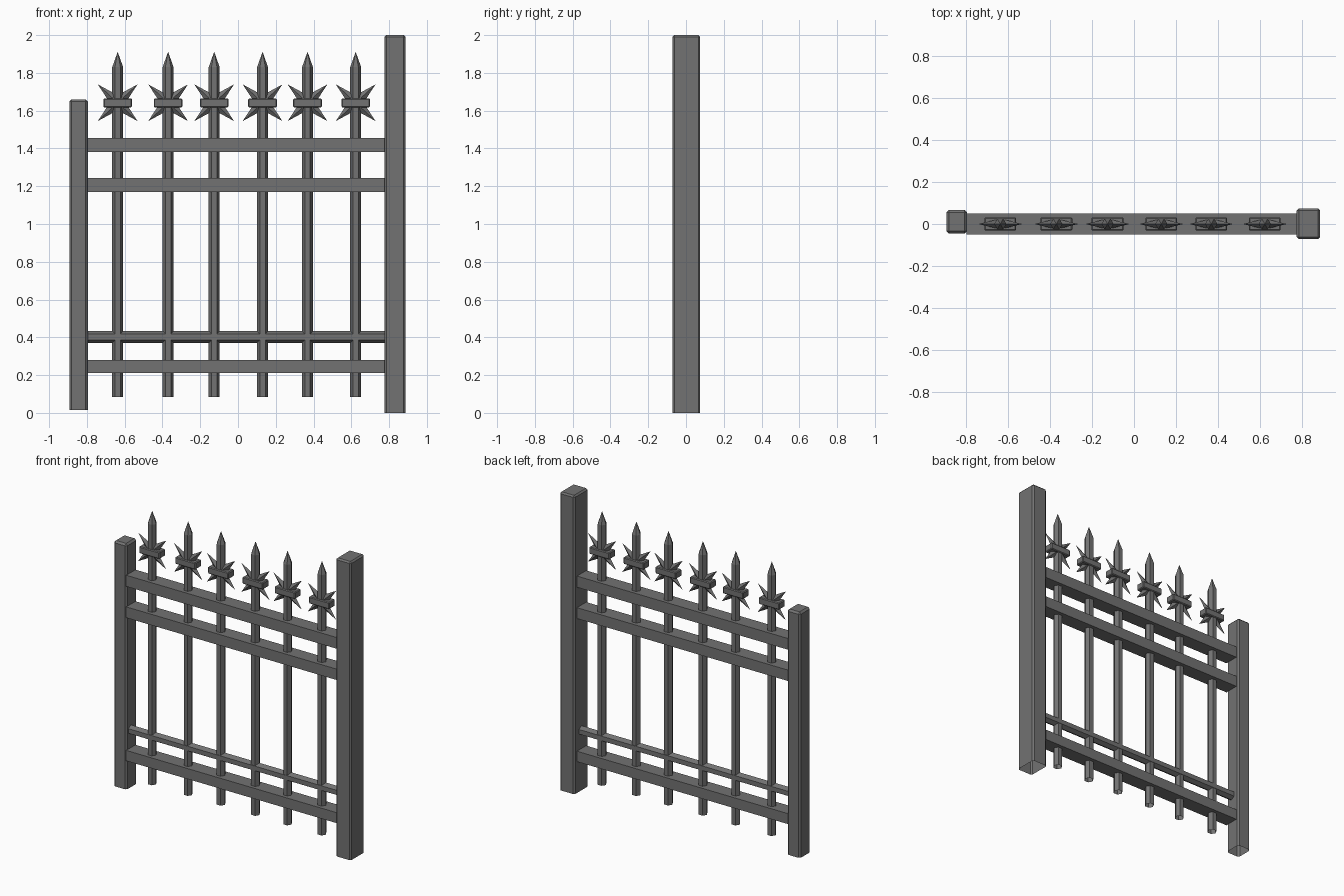
import bpy, bmesh, math
from mathutils import Vector, Matrix

cube = bpy.data.objects.get("Cube")
if cube:
    bpy.data.objects.remove(cube)

iron = bpy.data.materials.new("dark_grey_iron")
iron.use_nodes = True
colour = (0.17, 0.17, 0.17, 1)
iron.diffuse_color = colour
iron.node_tree.nodes["Principled BSDF"].inputs["Base Color"].default_value = colour


def finish(name, bm, bevel=0):
    mesh = bpy.data.meshes.new(name)
    bm.to_mesh(mesh)
    bm.free()
    mesh.materials.append(iron)
    ob = bpy.data.objects.new(name, mesh)
    bpy.context.collection.objects.link(ob)
    if bevel:
        mod = ob.modifiers.new("Bevel", "BEVEL")
        mod.width = bevel
        mod.segments = 1
    return ob


def open_bottom(bm):
    low = min(v.co.z for v in bm.verts) + 0.001
    faces = [f for f in bm.faces if all(v.co.z < low for v in f.verts)]
    bmesh.ops.delete(bm, geom=faces, context="FACES_ONLY")


def box(name, x, y, z, bevel=0, hollow=False):
    """Box from (low, high) ranges on each axis."""
    bm = bmesh.new()
    size = [b - a for a, b in (x, y, z)]
    mid = Vector([(a + b) / 2 for a, b in (x, y, z)])
    bmesh.ops.create_cube(bm, size=1, matrix=Matrix.Translation(mid) @ Matrix.Diagonal((*size, 1)))
    if hollow:
        open_bottom(bm)
    return finish(name, bm, bevel)


def cone(bm, start, end, r1, r2, sides, spin=0, flat=1):
    """Prism or spike between two points, optionally flattened in y."""
    axis = end - start
    turn = Vector((0, 0, 1)).rotation_difference(axis).to_matrix().to_4x4()
    place = Matrix.Translation((start + end) / 2) @ Matrix.Diagonal((1, flat, 1, 1))
    bmesh.ops.create_cone(bm, cap_ends=True, segments=sides, radius1=r1, radius2=r2,
                          depth=axis.length, matrix=place @ turn @ Matrix.Rotation(spin, 4, "Z"))


# Posts
box("short_post", (-0.893, -0.795), (-0.046, 0.067), (0.015, 1.66), 0.012, True)
box("tall_post", (0.775, 0.887), (-0.072, 0.075), (0, 2), 0.01, True)

# Flat rails
for name, low, high in (("bottom_rail", 0.21, 0.28), ("middle_rail", 1.17, 1.243),
                        ("top_rail", 1.38, 1.455)):
    box(name, (-0.797, 0.778), (-0.049, 0.049), (low, high))

# Thin six-sided rail
bm = bmesh.new()
cone(bm, Vector((-0.797, 0, 0.402)), Vector((0.778, 0, 0.402)), 0.031, 0.031, 6, math.pi / 2)
# Stand the hexagon on a corner
top = max(v.co.z for v in bm.verts)
if sum(v.co.z > top - 0.001 for v in bm.verts) > 2:
    bmesh.ops.rotate(bm, verts=bm.verts, cent=(0, 0, 0.402), matrix=Matrix.Rotation(math.pi / 6, 3, "X"))
finish("thin_rail", bm)

# Upright bars, collars and star spikes
for i, x in enumerate((-0.637, -0.37, -0.126, 0.13, 0.368, 0.623), 1):
    bm = bmesh.new()
    # Shaft runs into the pointed tip
    cone(bm, Vector((x, 0, 0.083)), Vector((x, 0, 1.83)), 0.029, 0.029, 6, math.pi / 6)
    open_bottom(bm)
    cone(bm, Vector((x, 0, 1.83)), Vector((x, 0, 1.912)), 0.029, 0, 6, math.pi / 6)
    # Turn so a flat side faces the front
    front = min(v.co.y for v in bm.verts)
    if front < -0.027:
        bmesh.ops.rotate(bm, verts=bm.verts, cent=(x, 0, 0), matrix=Matrix.Rotation(math.pi / 6, 3, "Z"))
    finish(f"bar_{i}", bm)

    box(f"collar_{i}", (x - 0.076, x + 0.076), (-0.032, 0.032), (1.618, 1.664), 0.005)

    bm = bmesh.new()
    for sx in (-1, 1):
        for sz in (-1, 1):
            centre = Vector((x, 0, 1.642))
            cone(bm, centre, centre + Vector((sx * 0.105, 0, sz * 0.097)), 0.036, 0, 4, 0, 0.7)
    finish(f"star_spikes_{i}", bm)
